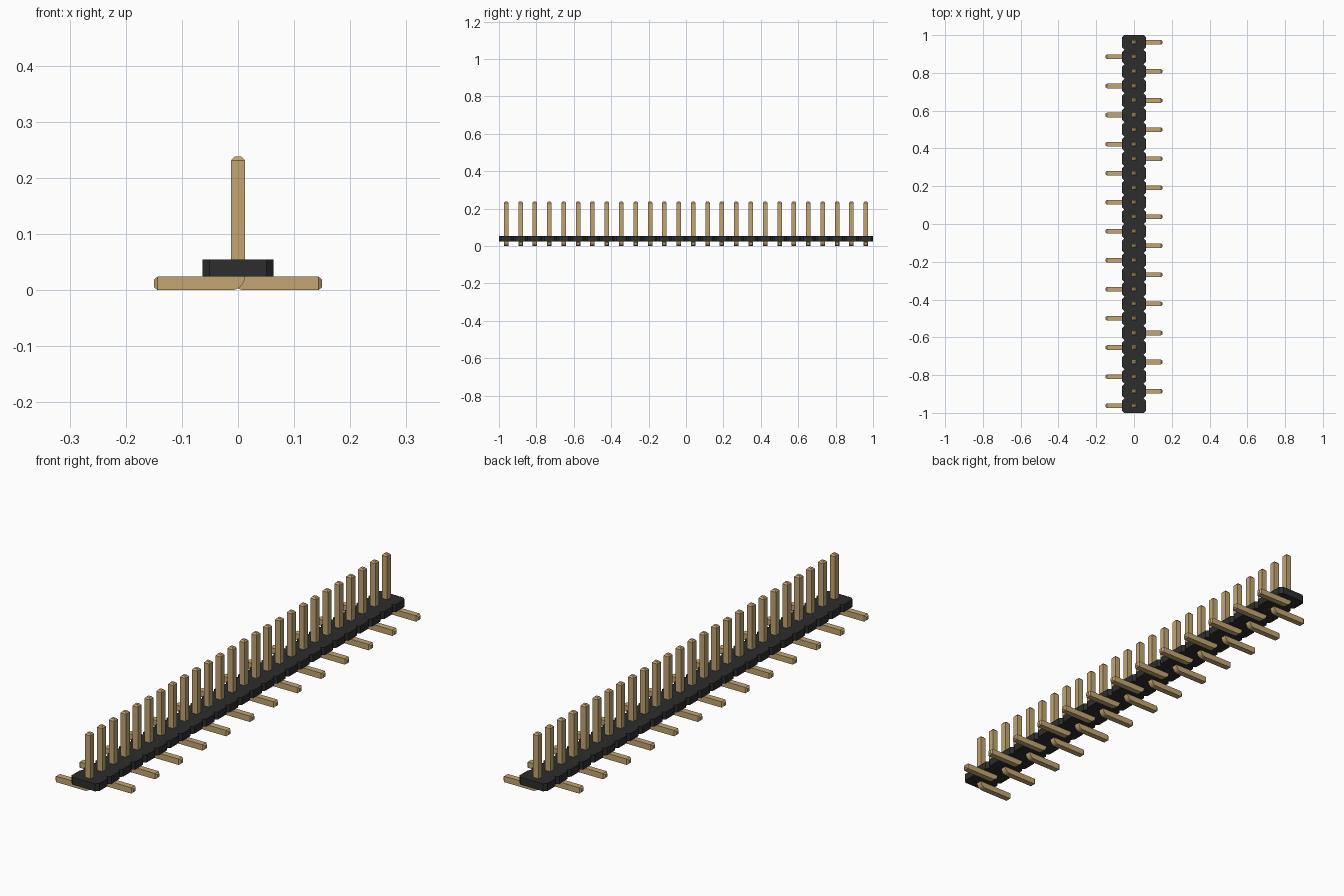
import bpy, bmesh, math

cube = bpy.data.objects.get("Cube")
if cube:
    bpy.data.objects.remove(cube, do_unlink=True)

COUNT = 26
PITCH = 2 / COUNT
HALF = 0.0121           # half the pin thickness
THICK = 2 * HALF
PIN_TOP, LEG_END = 0.238, 0.15
BODY_HALF, BODY_LOW, BODY_HIGH = 0.063, THICK, 0.055
TIP = 0.0065            # length of the tapered tips
TIP_HALF = 0.0065


def make_material(name, color):
    mat = bpy.data.materials.new(name)
    mat.use_nodes = True
    mat.diffuse_color = color
    node = mat.node_tree.nodes["Principled BSDF"]
    node.inputs["Base Color"].default_value = color
    node.inputs["Roughness"].default_value = 0.6
    return mat


def make_object(name, bm, mat):
    bmesh.ops.recalc_face_normals(bm, faces=bm.faces)
    mesh = bpy.data.meshes.new(name)
    bm.to_mesh(mesh)
    bm.free()
    mesh.materials.append(mat)
    obj = bpy.data.objects.new(name, mesh)
    bpy.context.collection.objects.link(obj)
    return obj


gold = make_material("dull gold", (0.54, 0.38, 0.17, 1))
black = make_material("black plastic", (0.026, 0.026, 0.026, 1))

# Housing: one strip whose sides are notched between neighbouring cells
cut = 0.012
side = []
for i in range(COUNT):
    low, high = -1 + i * PITCH, -1 + (i + 1) * PITCH
    side += [(BODY_HALF - cut, low), (BODY_HALF, low + cut), (BODY_HALF, high - cut)]
side.append((BODY_HALF - cut, 1))
bm = bmesh.new()
rows = []
for x, y in side:
    rows.append([bm.verts.new(p) for p in ((x, y, BODY_LOW), (x, y, BODY_HIGH),
                                           (-x, y, BODY_HIGH), (-x, y, BODY_LOW))])
for a, b in zip(rows, rows[1:]):
    for k in range(4):
        bm.faces.new((a[k], a[k - 1], b[k - 1], b[k]))
bm.faces.new(rows[0])
bm.faces.new(rows[-1])
make_object("housing", bm, black)


# Pin: square section from the top tip, around a bend, to the foot tip
def make_pin_mesh():
    rings = [(-TIP_HALF, PIN_TOP, TIP_HALF, PIN_TOP, TIP_HALF),
             (-HALF, PIN_TOP - TIP, HALF, PIN_TOP - TIP, HALF)]
    for i in range(7):
        t = math.pi / 2 * i / 6
        rings.append((HALF - THICK * math.cos(t), THICK - THICK * math.sin(t),
                      HALF, THICK, HALF))
    rings.append((LEG_END - TIP, 0, LEG_END - TIP, THICK, HALF))
    rings.append((LEG_END, HALF - TIP_HALF, LEG_END, HALF + TIP_HALF, TIP_HALF))
    bm = bmesh.new()
    loops = []
    for xa, za, xb, zb, w in rings:
        loops.append([bm.verts.new(p) for p in ((xa, -w, za), (xb, -w, zb),
                                                (xb, w, zb), (xa, w, za))])
    for a, b in zip(loops, loops[1:]):
        for k in range(4):
            bm.faces.new((a[k], a[k - 1], b[k - 1], b[k]))
    bm.faces.new(loops[0])
    bm.faces.new(loops[-1])
    bmesh.ops.remove_doubles(bm, verts=bm.verts, dist=0.00001)
    return bm


first = make_object("pin_1", make_pin_mesh(), gold)
bpy.context.view_layer.objects.active = first
first.select_set(True)
bpy.ops.object.shade_smooth_by_angle(angle=math.radians(30))

# Pins along the strip, feet alternating sides
for i in range(COUNT):
    pin = first if i == 0 else first.copy()
    pin.name = f"pin_{i + 1}"
    if i:
        bpy.context.collection.objects.link(pin)
    pin.location.y = 1 - PITCH * (i + 0.5)
    pin.rotation_euler.z = math.pi * (i % 2)
